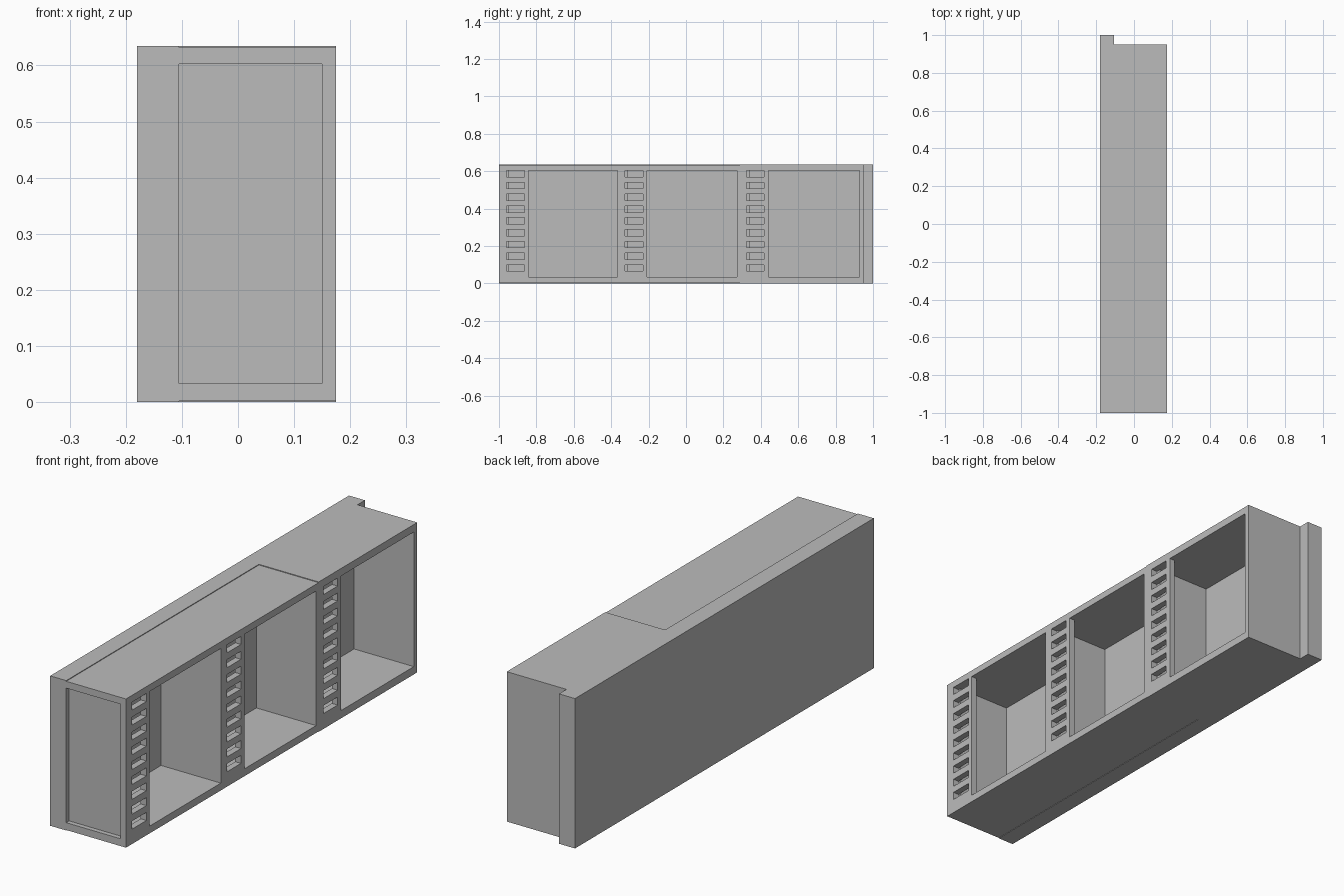
import bpy
import bmesh
from mathutils import Vector

cube = bpy.data.objects.get("Cube")
if cube:
    bpy.data.objects.remove(cube, do_unlink=True)

grey = bpy.data.materials.new("plain grey")
grey.use_nodes = True
GREY = (0.5, 0.5, 0.5, 1)
grey.diffuse_color = GREY
grey.node_tree.nodes["Principled BSDF"].inputs["Base Color"].default_value = GREY


def box(name, xs, ys, zs):
    """Box object between the given limits on each axis."""
    bm = bmesh.new()
    bmesh.ops.create_cube(bm, size=1)
    low, high = (Vector(v) for v in zip(xs, ys, zs))
    for v in bm.verts:
        v.co = (low + high) / 2 + v.co * (high - low)
    mesh = bpy.data.meshes.new(name)
    bm.to_mesh(mesh)
    bm.free()
    mesh.materials.append(grey)
    obj = bpy.data.objects.new(name, mesh)
    bpy.context.collection.objects.link(obj)
    return obj


def cut(target, cutter):
    """Subtract a cutter, which stays hidden."""
    mod = target.modifiers.new(cutter.name, "BOOLEAN")
    mod.operation = "DIFFERENCE"
    mod.solver = "EXACT"
    mod.object = cutter
    bpy.context.view_layer.objects.active = target
    bpy.ops.object.modifier_apply(modifier=mod.name)
    bpy.data.objects.remove(cutter, do_unlink=True)


BACK, FACE, PANEL = -0.105, 0.175, 0.148
OPEN_Z = (0.033, 0.603)

# Rear slab, projecting past one end
box("back_panel", (-0.18, BACK), (-1, 1), (0, 0.635))

# Bays: name, outer limits, cavity start, vent limits, opening limits, height
bays = [
    ("front_bay", (-1, -0.34), -0.95, (-0.96, -0.863), (-0.842, -0.365), (0.002, 0.632)),
    ("middle_bay", (-0.34, 0.29), -0.314, (-0.325, -0.23), (-0.208, 0.273), (0.002, 0.632)),
    ("rear_bay", (0.29, 0.95), 0.342, (0.323, 0.417), (0.44, 0.927), (0, 0.635)),
]
for name, ys, inner, vent, opening, zs in bays:
    bay = box(name, (BACK, FACE), ys, zs)
    # Hollow behind the face panel, then the large opening
    cut(bay, box("cavity", (BACK - 0.01, PANEL), (inner, opening[1]), OPEN_Z))
    cut(bay, box("opening", (0.1, 0.2), opening, OPEN_Z))
    # Column of nine vent slots
    for i in range(9):
        z = 0.082 + i * 0.063
        cut(bay, box("slot", (PANEL - 0.002, 0.2), vent, (z - 0.017, z + 0.017)))
    # Shallow recess on the end face
    if name == "front_bay":
        cut(bay, box("end_recess", (BACK - 0.01, 0.15), (-1.1, -0.98), OPEN_Z))
